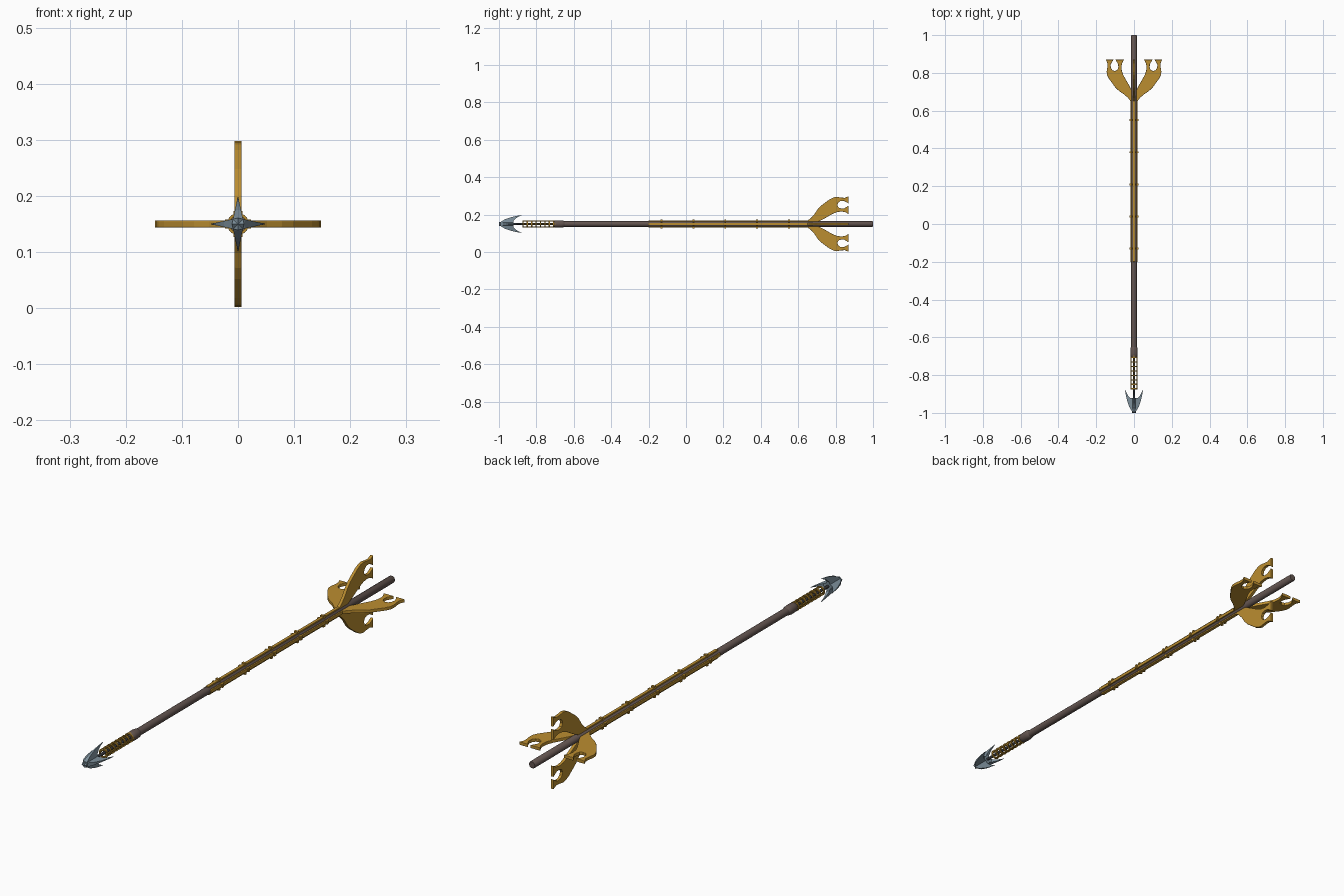
import bpy, bmesh, math
from mathutils import Matrix, Vector

if "Cube" in bpy.data.objects:
    bpy.data.objects.remove(bpy.data.objects["Cube"])

CZ = 0.15  # height of the shaft axis


def mat(name, col):
    m = bpy.data.materials.new(name)
    m.diffuse_color = (*col, 1)
    m.use_nodes = True
    m.node_tree.nodes["Principled BSDF"].inputs["Base Color"].default_value = m.diffuse_color
    return m


WOOD = mat("brown wood", (0.125, 0.09, 0.08))
GOLD = mat("gold", (0.50, 0.27, 0.03))
STEEL = mat("blue steel", (0.20, 0.27, 0.32))
DARK = mat("dark iron", (0.035, 0.035, 0.04))


def finish(bm, name, material, smooth=True):
    bmesh.ops.recalc_face_normals(bm, faces=bm.faces)
    me = bpy.data.meshes.new(name)
    bm.to_mesh(me)
    bm.free()
    me.materials.append(material)
    ob = bpy.data.objects.new(name, me)
    ob.location.z = CZ
    bpy.context.collection.objects.link(ob)
    if smooth:
        bpy.context.view_layer.objects.active = ob
        ob.select_set(True)
        bpy.ops.object.shade_smooth_by_angle(angle=math.radians(35))
        ob.select_set(False)
    return ob


def lathe(name, profile, material, n=20, closed=False):
    """Revolve (radius, y) points around the y axis."""
    bm = bmesh.new()
    rings = [[bm.verts.new((r * math.cos(2 * math.pi * i / n), y,
                            r * math.sin(2 * math.pi * i / n))) for i in range(n)]
             for r, y in profile]
    pairs = list(zip(rings, rings[1:]))
    if closed:
        pairs.append((rings[-1], rings[0]))
    else:
        bm.faces.new(rings[0])
        bm.faces.new(rings[-1])
    for a, b in pairs:
        for i in range(n):
            j = (i + 1) % n
            bm.faces.new((a[i], a[j], b[j], b[i]))
    return finish(bm, name, material)


def radial_plates(name, outline, half, material, bevel=0):
    """Four plates around the shaft from a (radius, y) outline; half(r) is half thickness."""
    bm = bmesh.new()
    for k in range(4):
        rot = Matrix.Rotation(k * math.pi / 2, 3, 'Y')
        sides = [[bm.verts.new(rot @ Vector((r, y, s * half(r)))) for r, y in outline]
                 for s in (1, -1)]
        bm.faces.new(sides[0])
        bm.faces.new(sides[1][::-1])
        n = len(outline)
        for i in range(n):
            j = (i + 1) % n
            bm.faces.new((sides[0][i], sides[1][i], sides[1][j], sides[0][j]))
    ob = finish(bm, name, material, smooth=False)
    if bevel:
        b = ob.modifiers.new("soft edge", 'BEVEL')
        b.width = bevel
        b.segments = 2
        b.angle_limit = math.radians(50)
    return ob


def box(r0, r1, y0, y1):
    return [(r0, y0), (r1, y0), (r1, y1), (r0, y1)]


# shaft and front collar
lathe("shaft", [(0.0148, -0.67), (0.0148, 0.997), (0.013, 1.0)], WOOD)
lathe("collar", [(0.015, -0.705), (0.0185, -0.70), (0.0195, -0.685), (0.0195, -0.668),
                 (0.0175, -0.655), (0.0148, -0.65)], WOOD)

# thin rod and gold cage behind the head
lathe("inner_rod", [(0.006, -0.95), (0.006, -0.69)], DARK, 12)
for i in range(8):
    y = -0.872 + i * 0.0235
    lathe(f"cage_ring_{i + 1}", [(0.0145, y - 0.003), (0.0195, y - 0.003),
                                 (0.0195, y + 0.003), (0.0145, y + 0.003)],
          GOLD, 16, closed=True)
radial_plates("cage_bars", box(0.0145, 0.0185, -0.875, -0.69), lambda r: 0.002, GOLD)

# four-bladed barbed head
radial_plates("arrowhead", [(0, -1.0), (0.012, -0.99), (0.025, -0.968), (0.036, -0.937),
                            (0.043, -0.908), (0.048, -0.876), (0.039, -0.895),
                            (0.030, -0.91), (0.019, -0.921), (0.008, -0.922), (0, -0.922)],
              lambda r: 0.0008 + 0.010 * max(0, 1 - r / 0.046), STEEL)

# gold rails along the shaft with small clamps
radial_plates("rails", box(0.010, 0.0185, -0.20, 0.67), lambda r: 0.0065, GOLD, 0.0015)
for i in range(5):
    y = -0.13 + i * 0.17
    radial_plates(f"rail_clamps_{i + 1}", box(0.012, 0.0235, y - 0.005, y + 0.005),
                  lambda r: 0.008, GOLD)

# forked fins
fin = [(0.010, 0.645), (0.018, 0.65), (0.032, 0.668), (0.052, 0.686), (0.078, 0.703),
       (0.098, 0.722), (0.115, 0.745), (0.132, 0.768), (0.142, 0.788), (0.145, 0.806),
       (0.141, 0.830), (0.140, 0.850), (0.149, 0.870), (0.108, 0.870), (0.118, 0.856),
       (0.124, 0.842), (0.122, 0.825), (0.113, 0.813), (0.100, 0.810), (0.088, 0.816),
       (0.083, 0.829), (0.084, 0.846), (0.098, 0.870), (0.053, 0.870), (0.063, 0.852),
       (0.067, 0.832), (0.064, 0.808), (0.055, 0.785), (0.042, 0.762), (0.028, 0.738),
       (0.017, 0.716), (0.010, 0.700)]
radial_plates("fins", fin, lambda r: 0.0065, GOLD, 0.0018)
